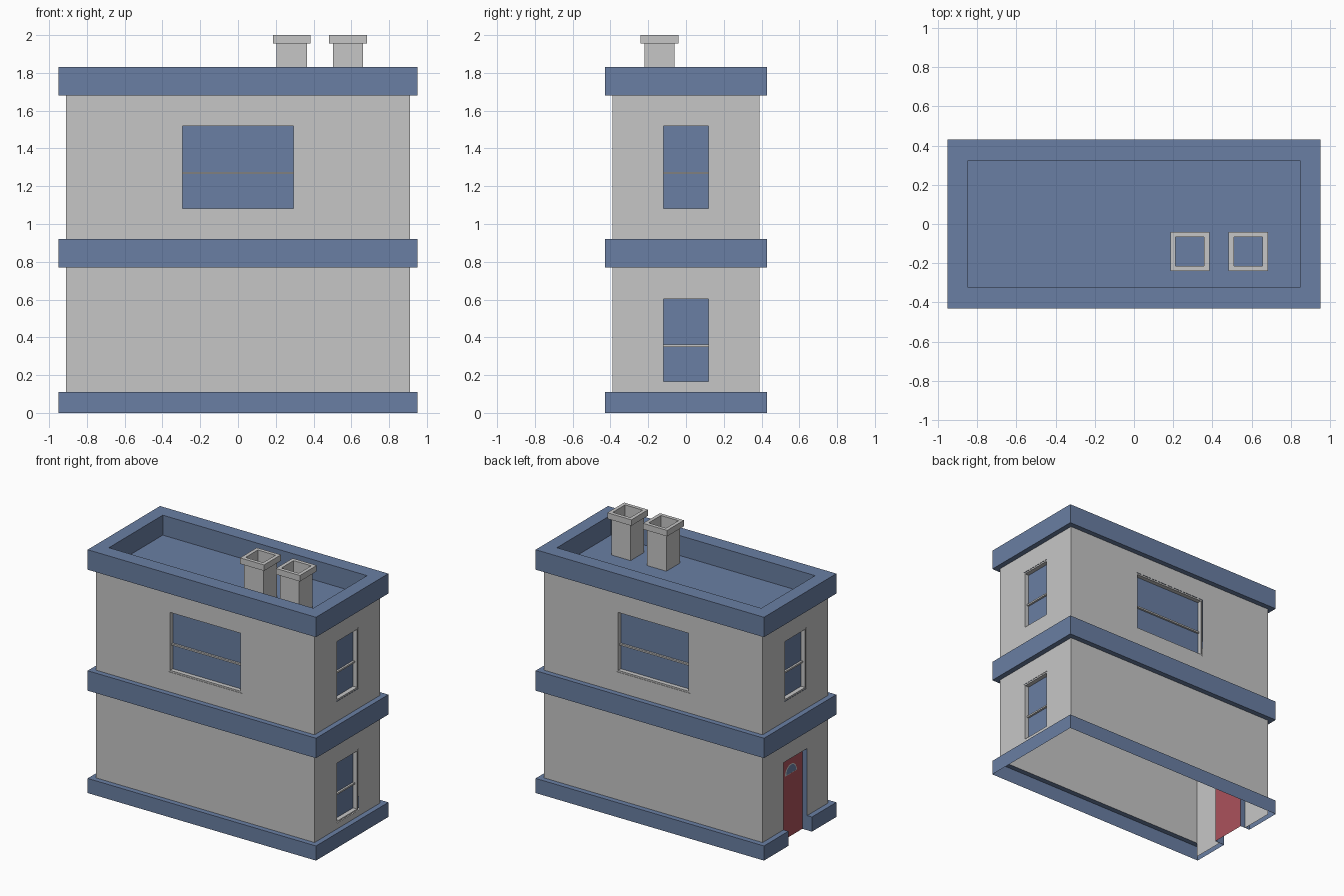
import bpy, bmesh, math

if "Cube" in bpy.data.objects:
    bpy.data.objects.remove(bpy.data.objects["Cube"])

def mat(name, r, g, b):
    m = bpy.data.materials.new(name)
    m.diffuse_color = (r, g, b, 1)
    m.use_nodes = True
    m.node_tree.nodes["Principled BSDF"].inputs["Base Color"].default_value = m.diffuse_color
    return m

BLUE = mat("slate_blue", 0.144, 0.212, 0.366)
GREY = mat("light_grey", 0.565, 0.565, 0.565)
RED = mat("door_red", 0.41, 0.085, 0.105)

A, B, LIP = 0.91, 0.39, 0.04      # wall half sizes and band overhang
TOP, ROOF = 1.83, 1.68
GAP, DOOR_TOP = 0.14, 0.615       # doorway half width and height

def half(k): return B if k % 2 else A
def dist(k): return A if k % 2 else B

def P(k, u, d, z):
    """Point on side k (0 front, 1 right, 2 back, 3 left): along u, out d, up z."""
    return [(u, -d, z), (d, u, z), (-u, d, z), (-d, -u, z)][k]

def build(name, quads, material):
    bm = bmesh.new()
    for q in quads:
        bm.faces.new([bm.verts.new(p) for p in q])
    bmesh.ops.remove_doubles(bm, verts=bm.verts, dist=0.0001)
    me = bpy.data.meshes.new(name)
    bm.to_mesh(me)
    bm.free()
    me.materials.append(material)
    ob = bpy.data.objects.new(name, me)
    bpy.context.collection.objects.link(ob)
    return ob

def face(k, u0, u1, d, z0, z1):
    return [P(k, u0, d, z0), P(k, u1, d, z0), P(k, u1, d, z1), P(k, u0, d, z1)]

def flat(k, u0, u1, v0, v1, d0, d1, z, up=True):
    """Level quad from outer edge u0..u1 at d0 to inner edge v0..v1 at d1."""
    q = [P(k, u0, d0, z), P(k, u1, d0, z), P(k, v1, d1, z), P(k, v0, d1, z)]
    return q if up else q[::-1]

def jamb(k, u, d0, d1, z0, z1, plus=True):
    q = [P(k, u, d0, z0), P(k, u, d1, z0), P(k, u, d1, z1), P(k, u, d0, z1)]
    return q if plus else q[::-1]

def box(k, u0, u1, d0, d1, z0, z1):
    """Box on side k, front at d0, back at d1."""
    return [face(k, u0, u1, d0, z0, z1), face(k, u0, u1, d1, z0, z1)[::-1],
            flat(k, u0, u1, u0, u1, d0, d1, z1), flat(k, u0, u1, u0, u1, d0, d1, z0, False),
            jamb(k, u1, d0, d1, z0, z1), jamb(k, u0, d0, d1, z0, z1, False)]

def wall(k, z0, z1, hole=None):
    h, d = half(k), dist(k)
    if not hole:
        return [face(k, -h, h, d, z0, z1)]
    w, a, b = hole
    us, zs = [-h, -w, w, h], [z0, a, b, z1]
    return [face(k, us[i], us[i + 1], d, zs[j], zs[j + 1])
            for i in range(3) for j in range(3)
            if (i, j) != (1, 1) and zs[j + 1] > zs[j]]

def band(name, z0, z1, under=True, shelf=True, gap_side=None):
    q = []
    for k in range(4):
        h, d = half(k), dist(k)
        H, D = h + LIP, d + LIP
        spans = [(-H, H, -h, h)]
        if k == gap_side:
            spans = [(-H, -GAP, -h, -GAP), (GAP, H, GAP, h)]
            q += [jamb(k, -GAP, D, d, z0, z1), jamb(k, GAP, D, d, z0, z1, False)]
        for u0, u1, v0, v1 in spans:
            q.append(face(k, u0, u1, D, z0, z1))
            if shelf:
                q.append(flat(k, u0, u1, v0, v1, D, d, z1))
            if under:
                q.append(flat(k, u0, u1, v0, v1, D, d, z0, False))
    return build(name, q, BLUE)

# Walls, open shells with window and door holes
LOW, HIGH = (0.155, 0.615), (1.07, 1.53)
WIN = {0: 0.305, 1: 0.13, 2: 0.305, 3: 0.13}
q = []
for k in range(4):
    q += wall(k, 0.92, ROOF, (WIN[k],) + HIGH)
build("upper_walls", q, GREY)
build("lower_walls", wall(0, 0.11, 0.77) + wall(1, 0.11, 0.77, (WIN[1],) + LOW)
      + wall(2, 0.11, 0.77) + wall(3, 0.0, 0.77, (GAP, 0.0, DOOR_TOP)), GREY)

# Blue bands
band("base_band", 0.0, 0.11, under=False, gap_side=3)
band("middle_band", 0.77, 0.92)
band("parapet_outer", ROOF, TOP, shelf=False)

# Parapet rim, inner faces and roof floor
q = []
IX, IY = 0.85, 0.32
for k in range(4):
    H, D = half(k) + LIP, dist(k) + LIP
    h, d = (IY, IX) if k % 2 else (IX, IY)
    q += [flat(k, -H, H, -h, h, D, d, TOP), face(k, -h, h, d, ROOF, TOP)[::-1]]
q.append([(-IX, -IY, ROOF), (IX, -IY, ROOF), (IX, IY, ROOF), (-IX, IY, ROOF)])
build("parapet_and_roof", q, BLUE)

# Windows: recessed frame, sash bar and glass
def window(name, k, z0, z1):
    w, d, t = WIN[k], dist(k), 0.012
    d0, d1 = d - 0.002, d - 0.04
    q = box(k, -w, -w + t, d0, d1, z0, z1) + box(k, w - t, w, d0, d1, z0, z1)
    q += box(k, -w + t, w - t, d0, d1, z0, z0 + t) + box(k, -w + t, w - t, d0, d1, z1 - t, z1)
    m = z0 + 0.2
    q += box(k, -w + t, w - t, d - 0.02, d1, m - 0.006, m + 0.006)
    build(name + "_frame", q, GREY)
    build(name + "_glass", [face(k, -w + t, w - t, d - 0.035, z0 + t, z1 - t)], BLUE)

for k, n in enumerate(("front", "right", "back", "left")):
    window(n + "_upper_window", k, *HIGH)
window("right_lower_window", 1, *LOW)

# Recessed door with blue surround
D = A - 0.04
build("door_surround", [jamb(3, -GAP, A, D, 0, DOOR_TOP), jamb(3, GAP, A, D, 0, DOOR_TOP, False),
      flat(3, -GAP, GAP, -GAP, GAP, A, D, DOOR_TOP, False)], BLUE)
build("door", [face(3, -GAP, GAP, D, 0, DOOR_TOP)], RED)

# Half-round door light
def half_disc(r, d, zc):
    return [P(3, r * math.cos(i * math.pi / 10), d, zc + r * math.sin(i * math.pi / 10))
            for i in range(11)]
build("door_light_rim", [half_disc(0.072, D + 0.003, 0.472)], GREY)
build("door_light_glass", [half_disc(0.06, D + 0.006, 0.478)], BLUE)

# Chimneys: hollow shaft with wider cap
def chimney(name, cx, cy):
    def ring(r, z):
        return [(cx - r, cy - r, z), (cx + r, cy - r, z), (cx + r, cy + r, z), (cx - r, cy + r, z)]
    prof = [(0.08, ROOF), (0.08, 1.955), (0.1, 1.955), (0.1, 2.0), (0.073, 2.0), (0.073, ROOF)]
    q = []
    for (r0, z0), (r1, z1) in zip(prof, prof[1:]):
        a, b = ring(r0, z0), ring(r1, z1)
        q += [[a[i], a[(i + 1) % 4], b[(i + 1) % 4], b[i]] for i in range(4)]
    build(name, q, GREY)

chimney("chimney_left", 0.285, -0.14)
chimney("chimney_right", 0.583, -0.14)
